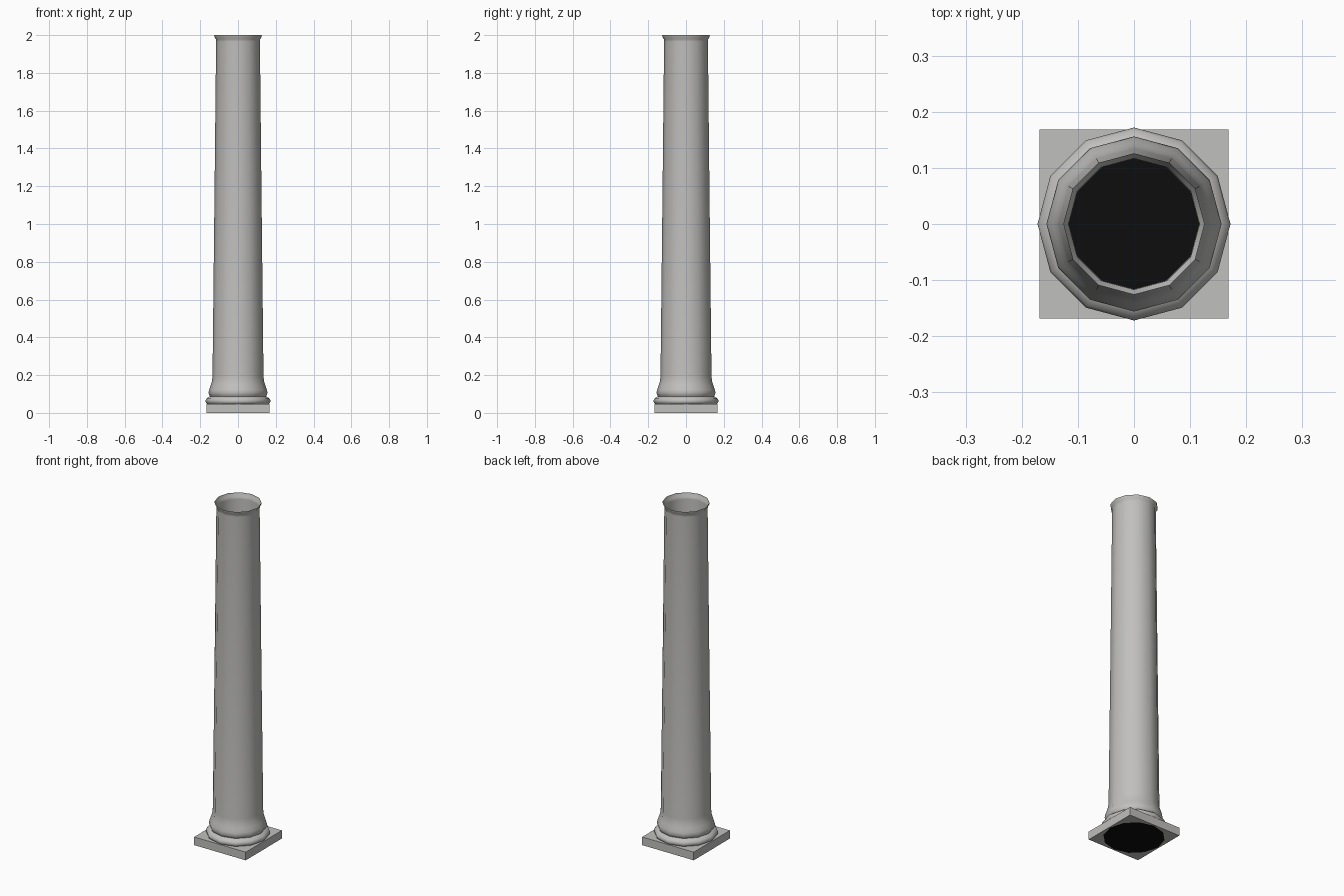
import bpy, bmesh, math

if "Cube" in bpy.data.objects:
    bpy.data.objects.remove(bpy.data.objects["Cube"])

SIDES = 12
PLINTH_HALF, PLINTH_TOP, HOLE_R = 0.168, 0.048, 0.162


def material(name, v):
    m = bpy.data.materials.new(name)
    m.diffuse_color = (v[0], v[1], v[2], 1)
    m.use_nodes = True
    m.node_tree.nodes["Principled BSDF"].inputs["Base Color"].default_value = m.diffuse_color
    return m


def finish(bm, name, mat, smooth=None):
    me = bpy.data.meshes.new(name)
    bm.to_mesh(me)
    bm.free()
    me.materials.append(mat)
    ob = bpy.data.objects.new(name, me)
    bpy.context.collection.objects.link(ob)
    if smooth:
        bpy.ops.object.select_all(action='DESELECT')
        ob.select_set(True)
        bpy.context.view_layer.objects.active = ob
        bpy.ops.object.shade_smooth_by_angle(angle=math.radians(smooth))
    return ob


def ring(bm, r, z):
    return [bm.verts.new((r * math.cos(math.tau * i / SIDES),
                          r * math.sin(math.tau * i / SIDES), z)) for i in range(SIDES)]


def square_ring(bm, z):
    # points on the plinth outline, three per side beside each corner
    out = []
    for i in range(SIDES):
        a = math.tau * i / SIDES
        c, s = math.cos(a), math.sin(a)
        k = PLINTH_HALF / max(abs(c), abs(s))
        out.append(bm.verts.new((c * k, s * k, z)))
        if i % 3 == 1:
            out.append(bm.verts.new((math.copysign(PLINTH_HALF, math.cos(a + math.pi / 12)),
                                     math.copysign(PLINTH_HALF, math.sin(a + math.pi / 12)), z)))
    return out


def bridge(bm, a, b):
    n = len(a)
    for i in range(n):
        j = (i + 1) % n
        bm.faces.new((a[i], a[j], b[j], b[i]))


stone = material("grey_stone", (0.53, 0.525, 0.515))
black = material("black_cap", (0.004, 0.004, 0.004))

# column: open single-walled lathe with moulded base and flared lip
profile = [(0.162, 0.047), (0.170, 0.054), (0.172, 0.064), (0.168, 0.075),
           (0.157, 0.083), (0.148, 0.088), (0.152, 0.095), (0.156, 0.106),
           (0.153, 0.122), (0.145, 0.145), (0.138, 0.168), (0.135, 0.195),
           (0.125, 1.10), (0.116, 1.965), (0.117, 1.978), (0.124, 1.988), (0.126, 2.0)]
bm = bmesh.new()
rings = [ring(bm, r, z) for r, z in profile]
for a, b in zip(rings, rings[1:]):
    bridge(bm, a, b)
finish(bm, "column_shaft", stone, 50)

# plinth: square slab with a twelve-sided opening
bm = bmesh.new()
low, high = square_ring(bm, 0), square_ring(bm, PLINTH_TOP)
bridge(bm, low, high)
for outer, z, flip in ((low, 0, True), (high, PLINTH_TOP, False)):
    inner = ring(bm, HOLE_R, z)
    k = 0
    for i in range(SIDES):
        j = (i + 1) % SIDES
        step = 2 if i % 3 == 1 else 1
        pts = [outer[(k + t) % len(outer)] for t in range(step + 1)]
        f = [inner[i]] + pts + [inner[j]]
        bm.faces.new(f[::-1] if flip else f)
        k += step
finish(bm, "plinth", stone)

# black disc closing the underside
bm = bmesh.new()
bm.faces.new(ring(bm, HOLE_R, 0)[::-1])
finish(bm, "bottom_cap", black)
